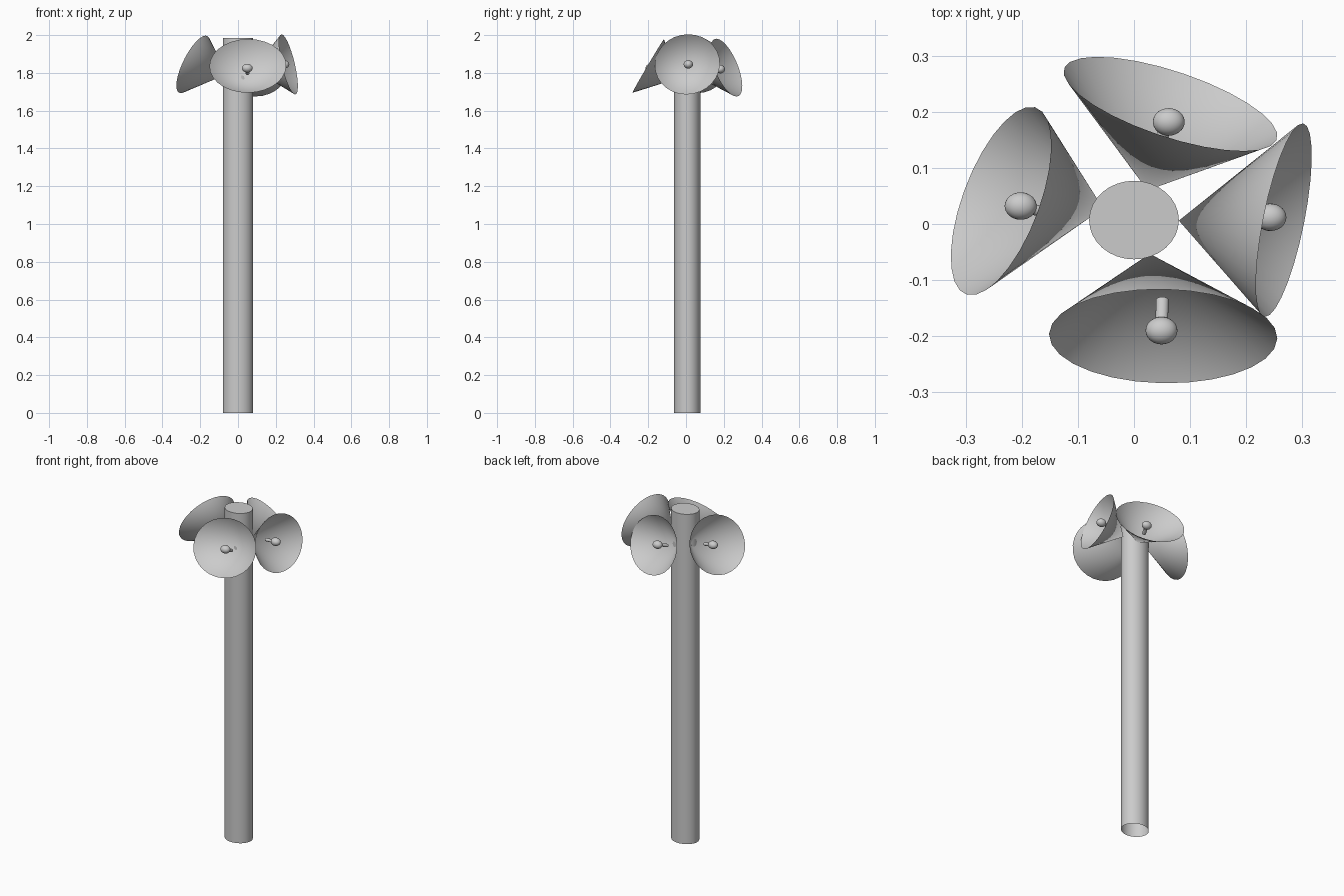
import bpy
import bmesh
from mathutils import Vector, Matrix

if "Cube" in bpy.data.objects:
    bpy.data.objects.remove(bpy.data.objects["Cube"], do_unlink=True)

# One grey paint for the whole model
grey = bpy.data.materials.new("light_grey")
grey.use_nodes = True
colour = (0.6, 0.6, 0.6, 1)
grey.diffuse_color = colour
grey.node_tree.nodes["Principled BSDF"].inputs["Base Color"].default_value = colour

# The horn cluster is slightly stretched along x
STRETCH = Matrix.Diagonal((0.2035, 0.175, 0.162, 1))


def finish(bm, name):
    mesh = bpy.data.meshes.new(name)
    bm.to_mesh(mesh)
    bm.free()
    mesh.materials.append(grey)
    obj = bpy.data.objects.new(name, mesh)
    bpy.context.collection.objects.link(obj)
    return obj


def smooth(bm):
    for face in bm.faces:
        face.smooth = True


# Pole: oval tube, closed on top and open below
bm = bmesh.new()
bmesh.ops.create_cone(bm, cap_ends=True, segments=32, radius1=1, radius2=1, depth=1,
                      matrix=Matrix.Translation((0, 0.007, 0.993))
                      @ Matrix.Diagonal((0.08, 0.07, 1.986, 1)))
smooth(bm)
bm.normal_update()
bottom = [f for f in bm.faces if f.normal.z < -0.9]
bmesh.ops.delete(bm, geom=bottom, context='FACES_ONLY')
for face in bm.faces:
    if face.normal.z > 0.9:
        face.smooth = False
        for edge in face.edges:
            edge.smooth = False
finish(bm, "pole")


def horn(side, centre, aim, tip, ball):
    turn = Vector(aim).normalized().to_track_quat('Z', 'Y').to_matrix().to_4x4()
    shape = STRETCH @ turn

    # Open cone from the rim to its tip
    bm = bmesh.new()
    rim = bmesh.ops.create_circle(bm, segments=28, radius=1,
                                  matrix=Matrix.Translation(centre) @ shape)["verts"]
    point = bm.verts.new(tip)
    for edge in list(bm.edges):
        bm.faces.new((edge.verts[0], edge.verts[1], point))
    bmesh.ops.recalc_face_normals(bm, faces=bm.faces)
    smooth(bm)
    finish(bm, side + "_horn")

    # Ball in the mouth
    bm = bmesh.new()
    at_ball = Matrix.Translation(ball) @ shape
    bmesh.ops.create_uvsphere(bm, u_segments=24, v_segments=14, radius=0.14, matrix=at_ball)
    smooth(bm)
    finish(bm, side + "_ball")

    # Short stem behind the ball
    bm = bmesh.new()
    bmesh.ops.create_cone(bm, cap_ends=True, segments=16, radius1=0.055, radius2=0.055,
                          depth=0.36, matrix=at_ball @ Matrix.Translation((0, 0, -0.18)))
    for face in bm.faces:
        face.smooth = len(face.verts) == 4
        if not face.smooth:
            for edge in face.edges:
                edge.smooth = False
    finish(bm, side + "_stem")


horn("front", (0.052, -0.2, 1.837), (-0.02, -0.874, 0.476),
     (0.028, -0.053, 1.767), (0.049, -0.19, 1.825))
horn("back", (0.065, 0.214, 1.828), (0.35, 0.88, 0.33),
     (0.024, 0.06, 1.78), (0.062, 0.182, 1.82))
horn("left", (0.267, 0.007, 1.845), (0.97, -0.166, 0.18),
     (0.08, 0.006, 1.82), (0.243, 0.012, 1.845))
horn("right", (-0.237, 0.041, 1.845), (-0.9, 0.28, 0.34),
     (-0.055, 0.028, 1.795), (-0.202, 0.032, 1.832))
